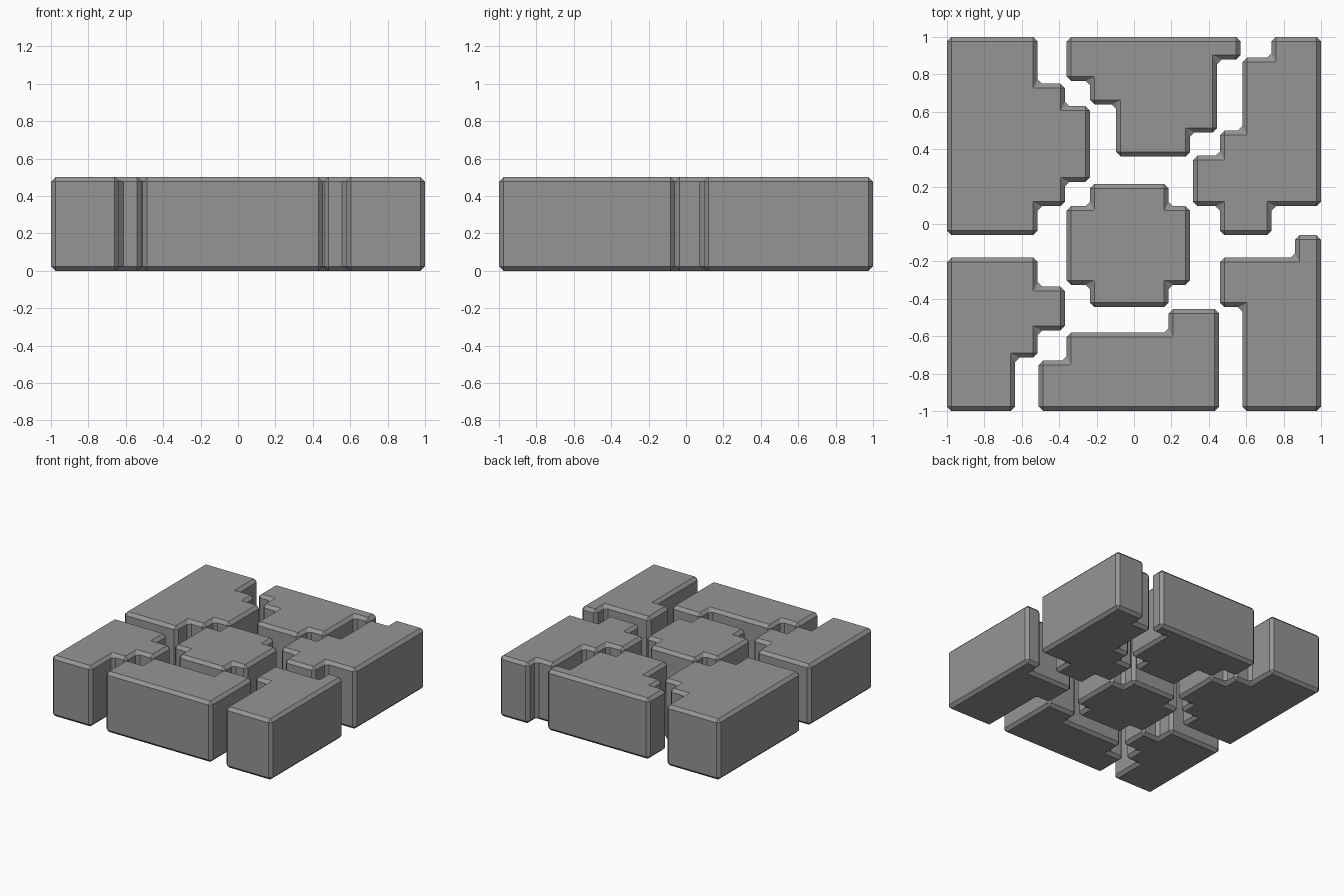
import bpy, bmesh

if "Cube" in bpy.data.objects:
    bpy.data.objects.remove(bpy.data.objects["Cube"])

HEIGHT, CHAMFER = 0.5, 0.024

stone = bpy.data.materials.new("stone grey")
stone.diffuse_color = (0.30, 0.30, 0.30, 1)
stone.use_nodes = True
stone.node_tree.nodes["Principled BSDF"].inputs["Base Color"].default_value = stone.diffuse_color


def block(name, start, moves):
    """Extrude a stepped outline; moves are alternating absolute x, y, x, y ... coordinates."""
    x, y = start
    points = [(x, y)]
    for i, value in enumerate(moves):
        x, y = (value, y) if i % 2 == 0 else (x, value)
        points.append((x, y))
    bm = bmesh.new()
    face = bm.faces.new([bm.verts.new((px, py, 0)) for px, py in points])
    top = bmesh.ops.extrude_face_region(bm, geom=[face])["geom"]
    bmesh.ops.translate(bm, vec=(0, 0, HEIGHT),
                        verts=[v for v in top if isinstance(v, bmesh.types.BMVert)])
    bmesh.ops.recalc_face_normals(bm, faces=bm.faces[:])
    mesh = bpy.data.meshes.new(name)
    bm.to_mesh(mesh)
    bm.free()
    mesh.materials.append(stone)
    obj = bpy.data.objects.new(name, mesh)
    bpy.context.collection.objects.link(obj)
    # single flat chamfer on every edge
    bevel = obj.modifiers.new("chamfer", 'BEVEL')
    bevel.width = CHAMFER
    bevel.segments = 1
    bevel.limit_method = 'ANGLE'
    return obj


# Back row
block("back_left_block", (-1, 1),
      [-.515, .75, -.37, .63, -.235, .225, -.37, .095, -.515, -.06, -1])
block("back_middle_block", (-.36, 1),
      [.57, .88, .445, .49, .30, .36, -.095, .64, -.235, .765, -.36])
block("back_right_block", (1, 1),
      [.735, .89, .58, .50, .46, .365, .315, .095, .46, -.06, .735, .095, 1])

# Centre cross-shaped block
block("centre_block", (-.235, .215),
      [.185, .095, .30, -.325, .185, -.445, -.235, -.325, -.36, .095, -.235])

# Front row
block("front_left_block", (-1, -.18),
      [-.515, -.335, -.37, -.57, -.515, -.715, -.635, -1, -1])
block("front_middle_block", (-.51, -1),
      [.455, -.455, .185, -.58, -.36, -.73, -.51])
block("front_right_block", (.58, -1),
      [1, -.06, .86, -.18, .46, -.445, .58])
